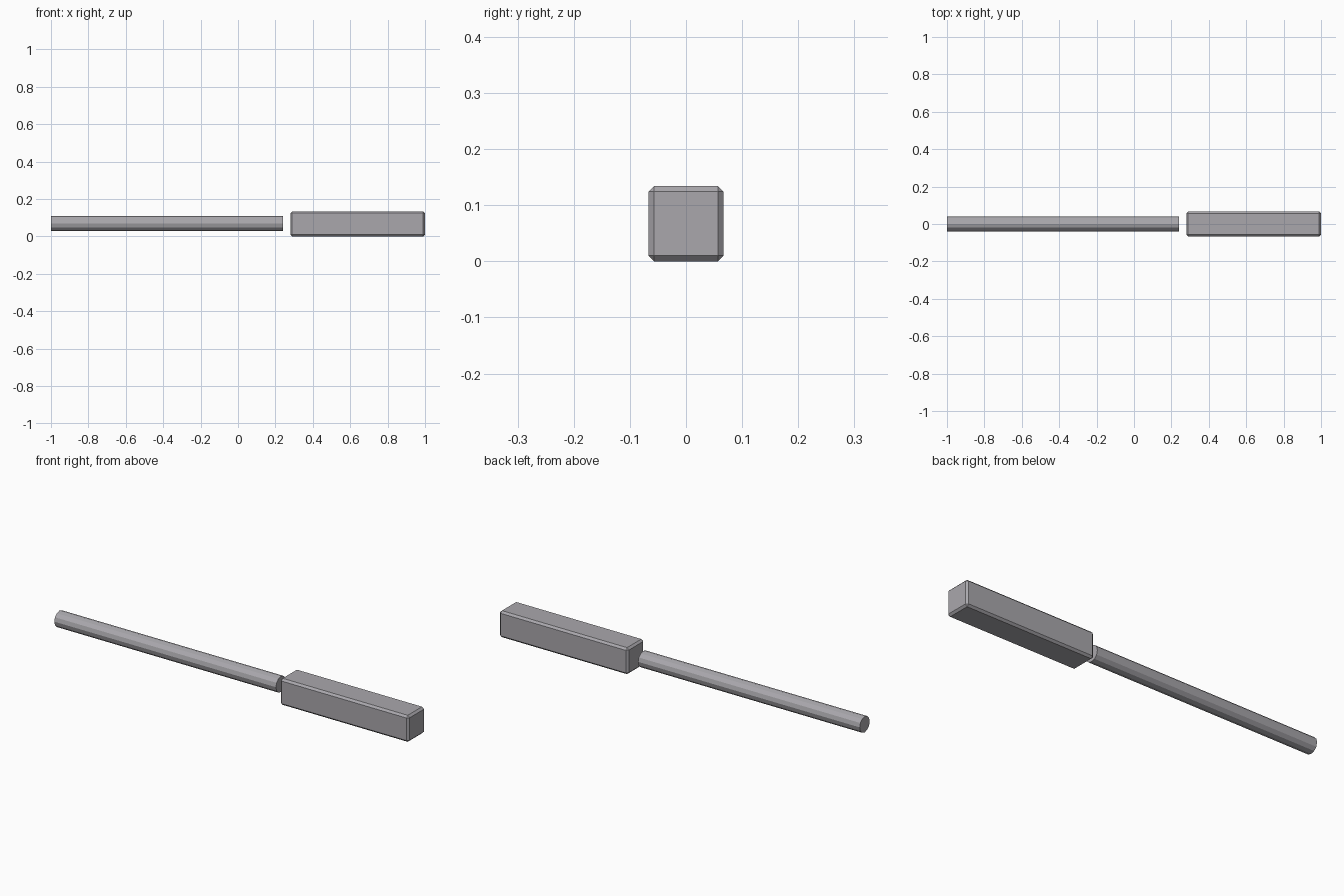
import bpy, math

if "Cube" in bpy.data.objects:
    bpy.data.objects.remove(bpy.data.objects["Cube"])

grey = bpy.data.materials.new("metal grey")
grey.diffuse_color = (0.40, 0.39, 0.415, 1)
grey.use_nodes = True
grey.node_tree.nodes["Principled BSDF"].inputs["Base Color"].default_value = grey.diffuse_color

MID = 0.067  # height of the shared long axis

# Chamfered square grip
bpy.ops.mesh.primitive_cube_add(size=1, location=(0.64, 0, MID))
grip = bpy.context.object
grip.name = "grip"
grip.scale = (0.72, 0.134, 0.134)
bpy.ops.object.transform_apply(location=False, rotation=False, scale=True)
bevel = grip.modifiers.new("chamfer", 'BEVEL')
bevel.width = 0.01
bevel.segments = 1
grip.data.materials.append(grey)

# Round rod, separated from the grip by a small gap
bpy.ops.mesh.primitive_cylinder_add(vertices=12, radius=0.04, depth=1.24,
                                    location=(-0.38, 0, MID + 0.002),
                                    rotation=(0, math.pi / 2, 0))
rod = bpy.context.object
rod.name = "rod"
rod.data.materials.append(grey)
